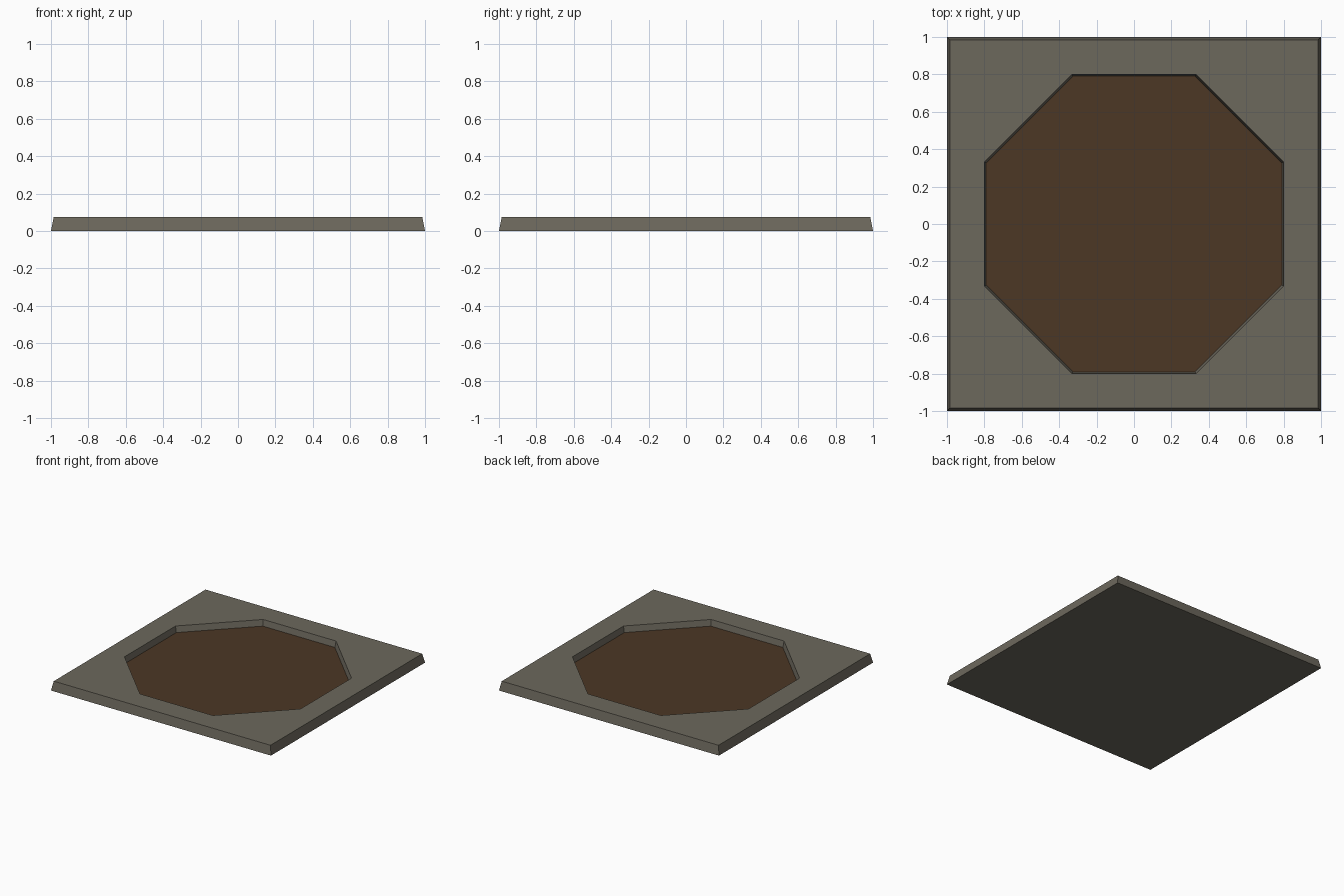
import bpy, bmesh, math

if "Cube" in bpy.data.objects:
    bpy.data.objects.remove(bpy.data.objects["Cube"])


def material(name, rgb):
    m = bpy.data.materials.new(name)
    m.diffuse_color = (*rgb, 1)
    m.use_nodes = True
    m.node_tree.nodes["Principled BSDF"].inputs["Base Color"].default_value = m.diffuse_color
    return m


def make_object(name, bm, mat):
    mesh = bpy.data.meshes.new(name)
    bm.normal_update()
    bm.to_mesh(mesh)
    bm.free()
    mesh.materials.append(mat)
    obj = bpy.data.objects.new(name, mesh)
    bpy.context.collection.objects.link(obj)


def square(bm, half, z):
    return [bm.verts.new((x * half, y * half, z))
            for x, y in ((1, 1), (-1, 1), (-1, -1), (1, -1))]


def octagon(bm, apothem, z):
    r = apothem / math.cos(math.pi / 8)
    return [bm.verts.new((r * math.cos(a), r * math.sin(a), z))
            for a in (math.pi / 8 + i * math.pi / 4 for i in range(8))]


def bridge(bm, low, high):
    n = len(low)
    for i in range(n):
        j = (i + 1) % n
        bm.faces.new((low[i], low[j], high[j], high[i]))


stone = material("grey stone", (0.150, 0.138, 0.108))
soil = material("brown soil", (0.072, 0.038, 0.018))
TOP, FLOOR = 0.075, 0.025

# Stone slab: tapered sides, top with an octagonal recess
bm = bmesh.new()
base, rim = square(bm, 1.0, 0), square(bm, 0.985, TOP)
mouth, foot = octagon(bm, 0.80, TOP), octagon(bm, 0.79, FLOOR)
bm.faces.new(base[::-1])
bridge(bm, base, rim)
bridge(bm, mouth, foot)
for k in range(4):
    a, b = mouth[2 * k], mouth[(2 * k + 1) % 8]
    c = mouth[(2 * k + 2) % 8]
    bm.faces.new((rim[k], b, a))
    bm.faces.new((rim[k], rim[(k + 1) % 4], c, b))
make_object("stone_slab", bm, stone)

# Soil floor of the recess
bm = bmesh.new()
bm.faces.new(octagon(bm, 0.79, FLOOR))
make_object("soil_floor", bm, soil)
